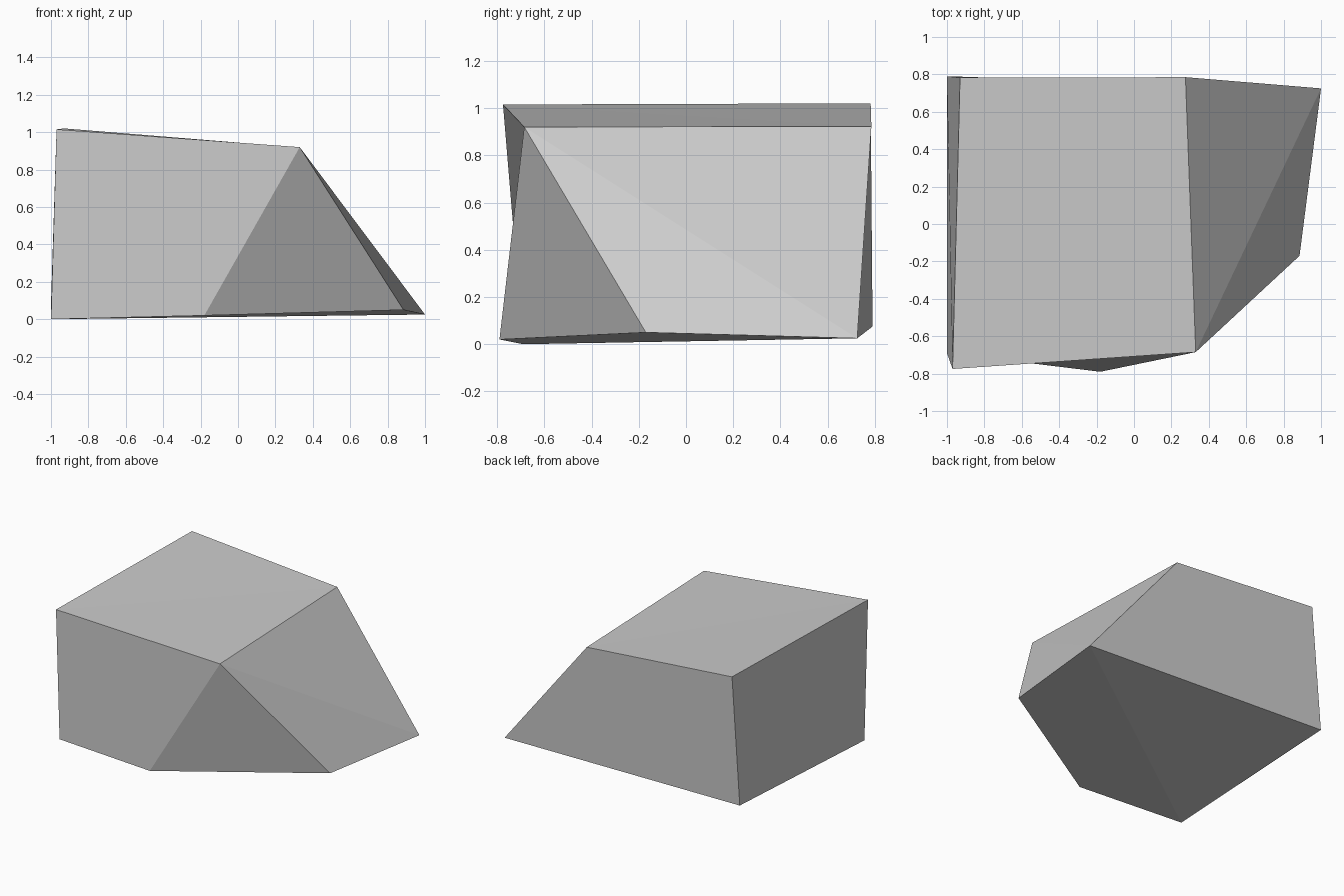
import bpy
import bmesh

cube = bpy.data.objects.get("Cube")
if cube:
    bpy.data.objects.remove(cube, do_unlink=True)

# Stone colour
stone = bpy.data.materials.new("light grey stone")
stone.use_nodes = True
grey = (0.6, 0.6, 0.6, 1.0)
stone.diffuse_color = grey
bsdf = stone.node_tree.nodes["Principled BSDF"]
bsdf.inputs["Base Color"].default_value = grey
bsdf.inputs["Roughness"].default_value = 0.9

# Corners of the chiselled block, named by where they sit
corners = {
    "top_front_right": (-0.97, -0.775, 1.015),
    "top_front_left": (0.33, -0.685, 0.92),
    "top_back_left": (0.275, 0.785, 0.922),
    "top_back_right": (-0.93, 0.782, 1.02),
    "base_front_right": (-1.0, -0.69, 0.0),
    "base_front": (-0.18, -0.79, 0.02),
    "base_left": (0.885, -0.17, 0.05),
    "base_back_left": (1.0, 0.725, 0.025),
    "base_back_right": (-1.0, 0.79, 0.075),
}

# Flat facets, listed counter-clockwise from outside
facets = [
    # top
    "top_front_right top_front_left top_back_left",
    "top_front_right top_back_left top_back_right",
    # front and front bevel
    "base_front_right base_front top_front_left top_front_right",
    "base_front base_left top_front_left",
    # sloping left side
    "base_left base_back_left top_front_left",
    "base_back_left top_back_left top_front_left",
    # back and right side
    "base_back_left base_back_right top_back_right top_back_left",
    "base_back_right base_front_right top_front_right top_back_right",
    # underside
    "base_front_right base_back_left base_left base_front",
    "base_front_right base_back_right base_back_left",
]

bm = bmesh.new()
verts = {name: bm.verts.new(co) for name, co in corners.items()}
for facet in facets:
    bm.faces.new([verts[name] for name in facet.split()])
bmesh.ops.recalc_face_normals(bm, faces=bm.faces[:])

mesh = bpy.data.meshes.new("rock")
bm.to_mesh(mesh)
bm.free()
mesh.materials.append(stone)
rock = bpy.data.objects.new("rock", mesh)
bpy.context.collection.objects.link(rock)
